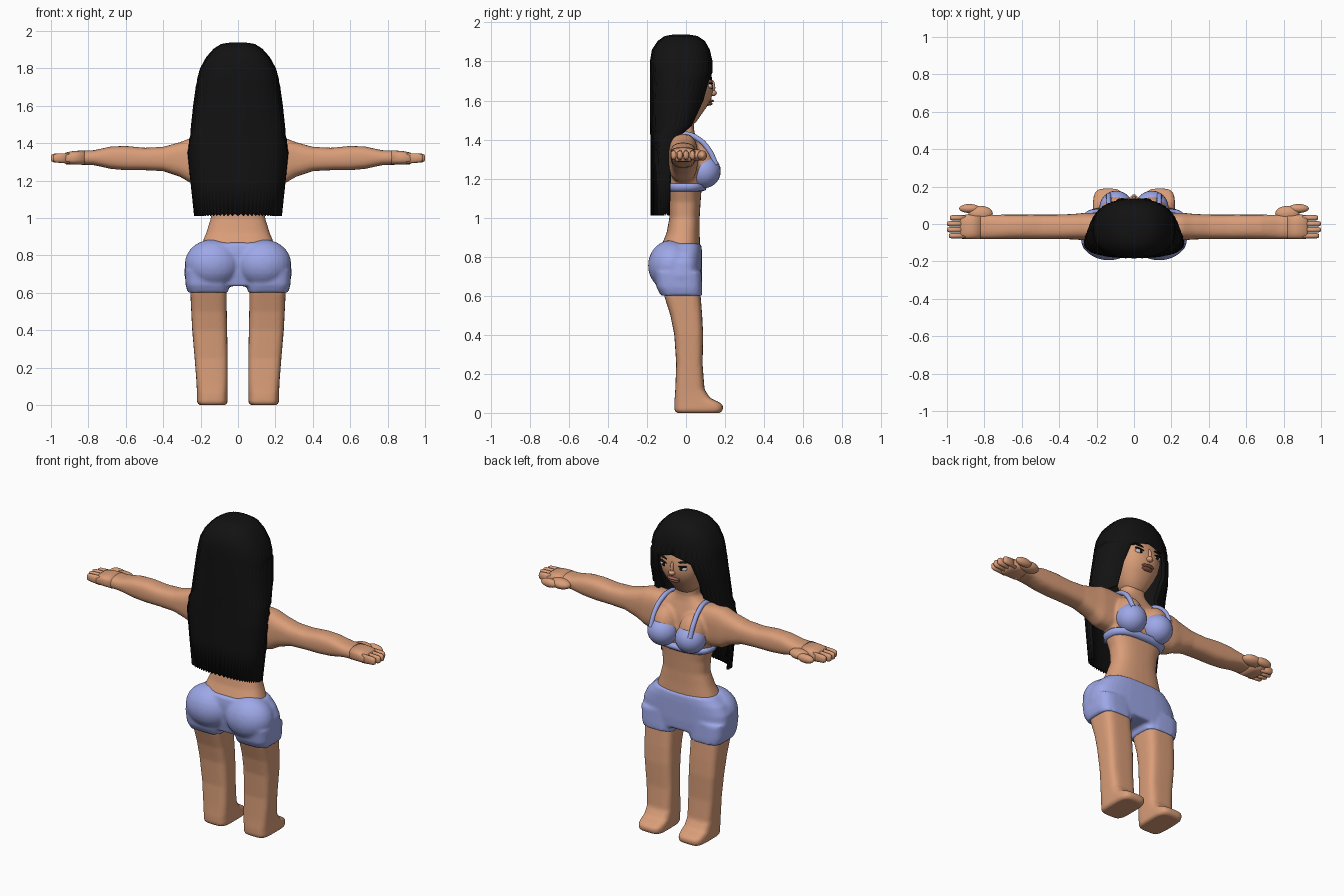
import bpy, bmesh, math
from mathutils import Matrix

def material(name, rgb):
    m = bpy.data.materials.new(name)
    m.diffuse_color = (*rgb, 1)
    return m

SKIN = material("skin_tone", (0.70, 0.34, 0.19))
BLUE = material("blue_cloth", (0.34, 0.39, 0.80))
BLACK = material("black", (0.006, 0.006, 0.006))
WHITE = material("white", (0.85, 0.85, 0.85))
LIP = material("lip", (0.35, 0.13, 0.09))

def power(v, e):
    return math.copysign(abs(v) ** e, v)

def loft(bm, rings, axis='z', n=2.6, seg=32, caps=True):
    """Rings are (position, u0, u1, v0, v1): rounded boxes along an axis."""
    loops = []
    for p, u0, u1, v0, v1 in rings:
        loop = []
        for i in range(seg):
            a = 2 * math.pi * i / seg
            u = (u0 + u1) / 2 + (u1 - u0) / 2 * power(math.cos(a), 2 / n)
            v = (v0 + v1) / 2 + (v1 - v0) / 2 * power(math.sin(a), 2 / n)
            loop.append(bm.verts.new((u, v, p) if axis == 'z' else (p, u, v)))
        loops.append(loop)
    for a, b in zip(loops, loops[1:]):
        for i in range(seg):
            j = (i + 1) % seg
            bm.faces.new((a[i], a[j], b[j], b[i]))
    if caps:
        bm.faces.new(loops[0])
        bm.faces.new(loops[-1])

def ball(bm, c, r, rot=0):
    m = Matrix.Translation(c) @ Matrix.Rotation(rot, 4, 'Y') @ Matrix.Diagonal((*r, 1))
    bmesh.ops.create_uvsphere(bm, u_segments=24, v_segments=14, radius=1, matrix=m)

def flip(rings, s, axis='z'):
    if axis == 'z':
        return [(p, s * a, s * b, c, d) for p, a, b, c, d in rings]
    return [(s * p, a, b, c, d) for p, a, b, c, d in rings]

def finish(bm, name, mat, voxel=0, smooth=0):
    bmesh.ops.recalc_face_normals(bm, faces=bm.faces)
    me = bpy.data.meshes.new(name)
    bm.to_mesh(me)
    bm.free()
    ob = bpy.data.objects.new(name, me)
    bpy.context.collection.objects.link(ob)
    me.materials.append(mat)
    for p in me.polygons:
        p.use_smooth = True
    if voxel:
        r = ob.modifiers.new("fuse", 'REMESH')
        r.mode, r.voxel_size, r.use_smooth_shade = 'VOXEL', voxel, True
        s = ob.modifiers.new("soften", 'SMOOTH')
        s.factor, s.iterations = 0.5, smooth
    return ob

# body: torso, neck, arms, legs and bust fused into one skin
def sym(rows):
    return [(z, -w, w, b, f) for z, w, b, f in rows]

bm = bmesh.new()
loft(bm, sym([(.80, .19, -.12, .07), (.86, .195, -.125, .072), (.92, .17, -.10, .07),
              (1.0, .145, -.085, .07), (1.08, .15, -.09, .075), (1.15, .175, -.10, .08),
              (1.25, .20, -.10, .085), (1.35, .20, -.10, .07), (1.40, .17, -.09, .055),
              (1.43, .11, -.08, .045), (1.46, .072, -.07, .04), (1.54, .07, -.07, .045)]))
arm = [(.10, -.09, .06, 1.19, 1.42), (.20, -.09, .06, 1.18, 1.43), (.26, -.088, .06, 1.19, 1.425),
       (.31, -.083, .055, 1.22, 1.405), (.40, -.08, .05, 1.25, 1.38), (.50, -.08, .05, 1.255, 1.375),
       (.60, -.08, .05, 1.255, 1.385), (.68, -.08, .05, 1.262, 1.382), (.77, -.08, .05, 1.282, 1.362),
       (.85, -.08, .05, 1.285, 1.36)]
leg = [(0, .065, .21, -.05, .175), (.012, .055, .22, -.06, .19), (.04, .055, .22, -.06, .19),
       (.058, .055, .22, -.06, .165), (.075, .055, .22, -.058, .125), (.12, .055, .222, -.055, .095),
       (.25, .055, .232, -.05, .085), (.40, .058, .245, -.06, .088), (.50, .06, .25, -.08, .083),
       (.60, .06, .255, -.112, .075), (.66, .065, .25, -.115, .07)]
for s in (-1, 1):
    loft(bm, flip(arm, s, 'x'), 'x', 2.7)
    loft(bm, flip(leg, s), 'z', 4)
    ball(bm, (s * .095, .06, 1.265), (.085, .09, .12))
finish(bm, "body", SKIN, .01, 4)

# hands with four fingers and a thumb
palm = [(.82, -.079, .049, 1.284, 1.361), (.88, -.08, .05, 1.285, 1.358),
        (.92, -.079, .049, 1.287, 1.35), (.93, -.07, .04, 1.295, 1.34)]
for s, side in ((-1, "left"), (1, "right")):
    bm = bmesh.new()
    loft(bm, flip(palm, s, 'x'), 'x', 3)
    for k in range(4):
        y = -.063 + .032 * k
        tip = (.99, 1.0, 1.0, .985)[k]
        f = [(.90, y - .0155, y + .0155, 1.29, 1.347), (tip - .015, y - .0145, y + .0145, 1.297, 1.343),
             (tip - .004, y - .011, y + .011, 1.302, 1.338), (tip, y - .005, y + .005, 1.31, 1.33)]
        loft(bm, flip(f, s, 'x'), 'x', 2.3, 16)
    ball(bm, (s * .82, .055, 1.32), (.065, .042, .03))
    ball(bm, (s * .88, .083, 1.318), (.055, .024, .026))
    finish(bm, side + "_hand", SKIN)

# head with nose
bm = bmesh.new()
loft(bm, sym([(1.475, .04, -.06, .03), (1.49, .065, -.08, .052), (1.53, .09, -.09, .08),
              (1.57, .11, -.10, .108), (1.61, .125, -.11, .13), (1.66, .138, -.12, .14),
              (1.72, .142, -.13, .132), (1.78, .135, -.13, .115), (1.85, .10, -.10, .08),
              (1.89, .05, -.05, .04)]), n=2.3)
ball(bm, (0, .136, 1.638), (.02, .022, .016))
ball(bm, (0, .134, 1.665), (.011, .016, .04))
finish(bm, "head", SKIN)

# eyes, brows and lips
for s, side in ((-1, "left"), (1, "right")):
    for name, c, r, rot, mat in (
            ("eye", (s * .062, .121, 1.672), (.029, .015, .014), s * -.12, WHITE),
            ("iris", (s * .06, .132, 1.672), (.011, .006, .012), 0, BLACK),
            ("eyelid", (s * .062, .125, 1.686), (.033, .013, .005), s * -.15, BLACK),
            ("brow", (s * .062, .122, 1.712), (.037, .012, .006), s * -.22, BLACK)):
        bm = bmesh.new()
        ball(bm, c, r, rot)
        finish(bm, side + "_" + name, mat)
bm = bmesh.new()
ball(bm, (0, .119, 1.598), (.042, .024, .009))
ball(bm, (0, .112, 1.583), (.036, .024, .010))
finish(bm, "lips", LIP)

# hair: ridged shell, open in front of the face, hanging down the back
# rows: z, half width, centre y, back depth, front depth, wrap angle
rows = [(1.01, .235, -.10, .082, .10, 92), (1.2, .255, -.10, .083, .10, 94),
        (1.35, .27, -.10, .083, .10, 98), (1.42, .263, -.085, .098, .10, 118),
        (1.47, .254, -.06, .124, .10, 150), (1.6, .24, -.04, .145, .15, 146),
        (1.71, .225, -.03, .155, .166, 152), (1.745, .218, -.03, .155, .166, 180),
        (1.80, .203, -.03, .155, .166, 180), (1.86, .17, -.03, .145, .152, 180),
        (1.905, .13, -.025, .12, .122, 180), (1.93, .09, -.025, .085, .085, 180),
        (1.938, .04, -.025, .04, .04, 180)]
bm = bmesh.new()
N = 72
grid = []
for k, (z, w, yc, db, df, wrap) in enumerate(rows):
    line = []
    for i in range(N + 1):
        t = math.radians(wrap) * (2 * i / N - 1)
        g = 1 - (.022 if i % 2 else 0)
        c = math.cos(t)
        y = yc - g * (db if c > 0 else df) * power(c, .8)
        drop = .012 * (i % 2) if k == 0 else 0
        line.append(bm.verts.new((g * w * power(math.sin(t), .85), y, z + drop)))
    grid.append(line)
for a, b in zip(grid, grid[1:]):
    for i in range(N):
        bm.faces.new((a[i], a[i + 1], b[i + 1], b[i]))
bm.faces.new(grid[-1][:-1])
bmesh.ops.remove_doubles(bm, verts=bm.verts, dist=.0005)
hair = finish(bm, "hair", BLACK)
so = hair.modifiers.new("thickness", 'SOLIDIFY')
so.thickness, so.offset = .018, -1

# shorts: hips, short legs and rounded seat fused together
bm = bmesh.new()
loft(bm, sym([(.635, .272, -.12, .078), (.70, .288, -.135, .082), (.77, .282, -.145, .082),
              (.82, .255, -.145, .082), (.85, .222, -.14, .08), (.868, .203, -.135, .078)]), n=3)
cuff = [(.60, .05, .268, -.128, .083), (.64, .05, .28, -.15, .083), (.72, .05, .285, -.16, .08)]
for s in (-1, 1):
    loft(bm, flip(cuff, s), 'z', 3.5)
    ball(bm, (s * .135, -.075, .755), (.15, .12, .13))
finish(bm, "shorts", BLUE, .01, 4)

# bra: cups, band and shoulder straps
bm = bmesh.new()
for s in (-1, 1):
    ball(bm, (s * .095, .088, 1.238), (.09, .09, .088))
finish(bm, "bra_cups", BLUE)
bm = bmesh.new()
loft(bm, sym([(1.135, .17, -.10, .085), (1.14, .18, -.11, .10), (1.165, .192, -.112, .11),
              (1.175, .185, -.10, .09)]))
finish(bm, "bra_band", BLUE)
for s, side in ((-1, "left"), (1, "right")):
    cu = bpy.data.curves.new(side + "_strap", 'CURVE')
    cu.dimensions, cu.bevel_depth, cu.bevel_resolution = '3D', .014, 3
    path = [(.135, .155, 1.27), (.135, .115, 1.35), (.13, .06, 1.405), (.125, -.01, 1.428),
            (.125, -.075, 1.41), (.125, -.098, 1.33), (.12, -.1, 1.16)]
    sp = cu.splines.new('BEZIER')
    sp.bezier_points.add(len(path) - 1)
    for p, (x, y, z) in zip(sp.bezier_points, path):
        p.co = (s * x, y, z)
        p.handle_left_type = p.handle_right_type = 'AUTO'
    cu.materials.append(BLUE)
    bpy.context.collection.objects.link(bpy.data.objects.new(side + "_strap", cu))
